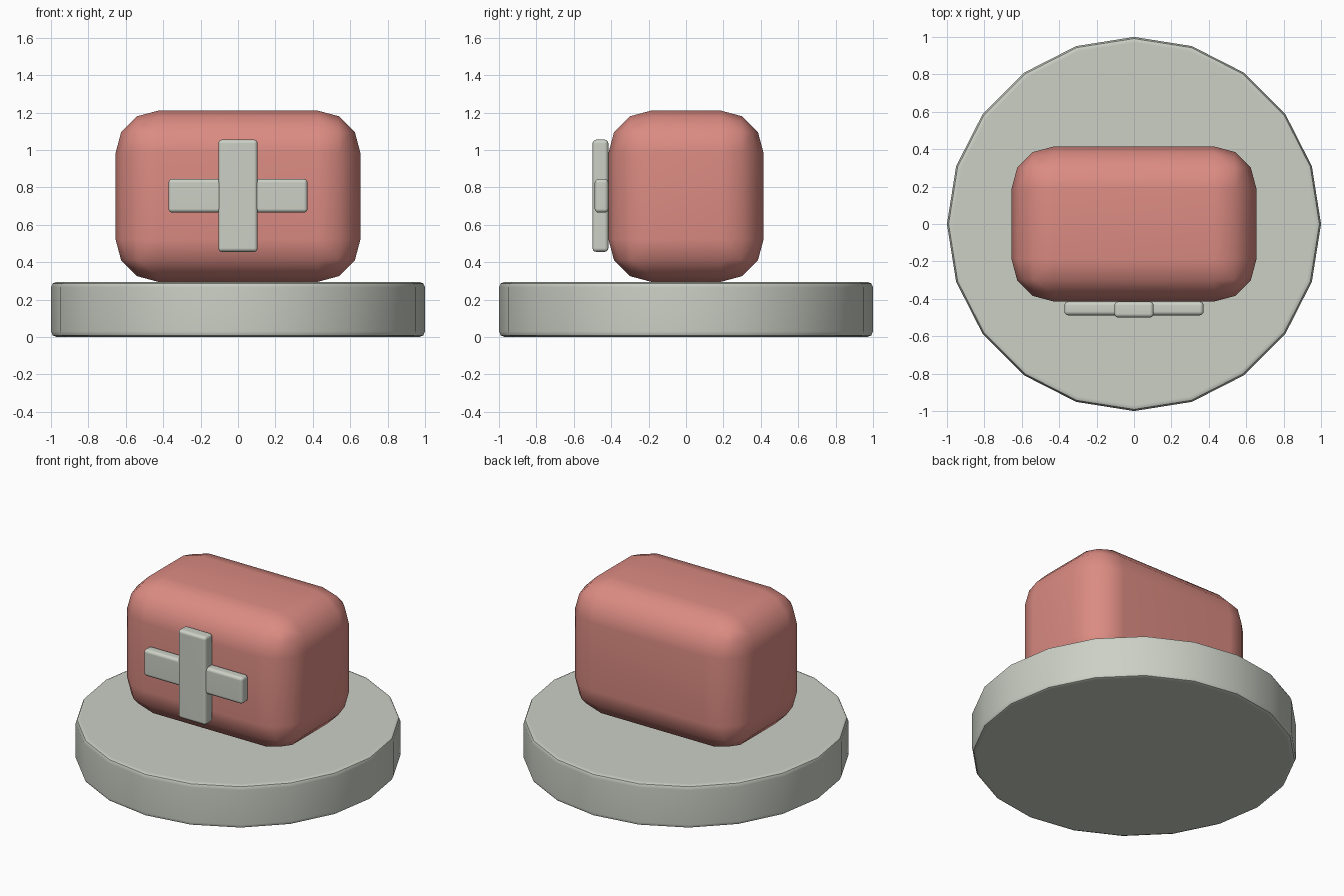
import bpy
import math

default = bpy.data.objects.get("Cube")
if default:
    bpy.data.objects.remove(default, do_unlink=True)


def material(name, rgb):
    mat = bpy.data.materials.new(name)
    mat.use_nodes = True
    mat.diffuse_color = (*rgb, 1)
    mat.node_tree.nodes["Principled BSDF"].inputs["Base Color"].default_value = (*rgb, 1)
    return mat


pale_grey = material("pale_grey", (0.60, 0.63, 0.56))
soft_red = material("soft_red", (0.71, 0.26, 0.225))


def finish(obj, name, mat, bevel, segments):
    """Round the edges, shade smooth with flat faces kept flat, and colour."""
    obj.name = name
    obj.data.materials.append(mat)
    mod = obj.modifiers.new("Rounded edges", 'BEVEL')
    mod.width = bevel
    mod.segments = segments
    mod.limit_method = 'ANGLE'
    mod.angle_limit = math.radians(30)
    bpy.ops.object.modifier_apply(modifier=mod.name)
    bpy.ops.object.shade_smooth_by_angle(angle=math.radians(40))
    weighted = obj.modifiers.new("Weighted normals", 'WEIGHTED_NORMAL')
    weighted.keep_sharp = True


def rounded_box(name, low, high, mat, bevel, segments):
    centre = [(a + b) / 2 for a, b in zip(low, high)]
    bpy.ops.mesh.primitive_cube_add(size=1, location=centre)
    obj = bpy.context.object
    obj.scale = [b - a for a, b in zip(low, high)]
    bpy.ops.object.transform_apply(location=False, rotation=False, scale=True)
    finish(obj, name, mat, bevel, segments)


# Round base
bpy.ops.mesh.primitive_cylinder_add(vertices=20, radius=1, depth=0.295,
                                    location=(0, 0, 0.1475))
finish(bpy.context.object, "base_disc", pale_grey, 0.03, 2)

# Pillowy case
rounded_box("case", (-0.655, -0.415, 0.295), (0.655, 0.415, 1.21), soft_red, 0.228, 3)

# Raised cross on the front
rounded_box("cross_upright", (-0.105, -0.5, 0.455), (0.105, -0.415, 1.055), pale_grey, 0.02, 3)
rounded_box("cross_bar", (-0.372, -0.488, 0.665), (0.372, -0.415, 0.845), pale_grey, 0.02, 3)
